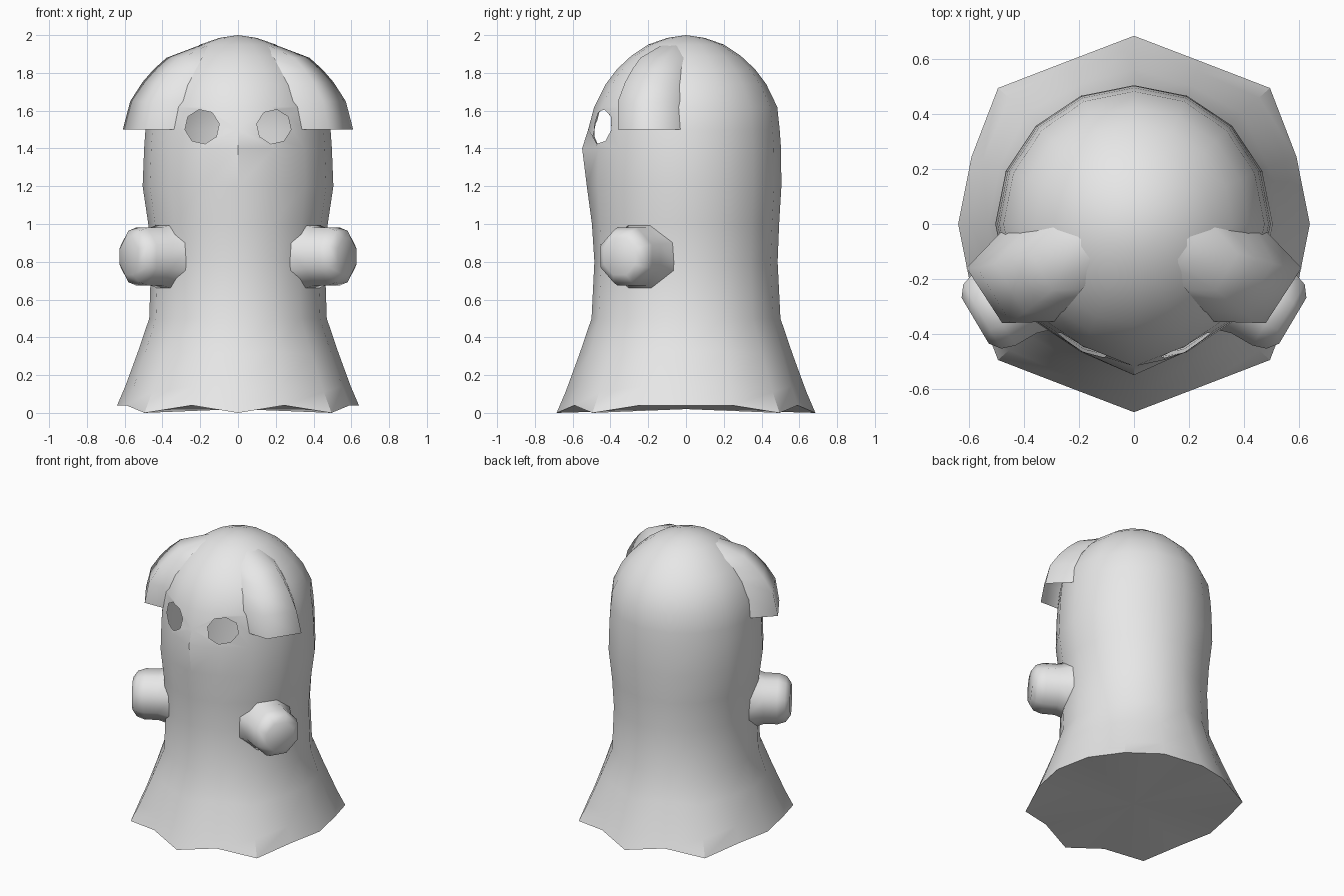
import bpy, bmesh, math
from mathutils import Vector

if "Cube" in bpy.data.objects:
    bpy.data.objects.remove(bpy.data.objects["Cube"])

SEG = 16
grey = bpy.data.materials.new("cloth_grey")
grey.diffuse_color = (0.8, 0.8, 0.8, 1)
grey.use_nodes = True
grey.node_tree.nodes["Principled BSDF"].inputs["Base Color"].default_value = grey.diffuse_color


def make(name, verts, faces):
    me = bpy.data.meshes.new(name)
    me.from_pydata(verts, [], faces)
    bm = bmesh.new()
    bm.from_mesh(me)
    bmesh.ops.recalc_face_normals(bm, faces=bm.faces)
    bm.to_mesh(me)
    bm.free()
    me.materials.append(grey)
    ob = bpy.data.objects.new(name, me)
    bpy.context.collection.objects.link(ob)
    return ob


def activate(ob):
    bpy.ops.object.select_all(action='DESELECT')
    ob.select_set(True)
    bpy.context.view_layer.objects.active = ob


def smooth(ob, angle):
    activate(ob)
    bpy.ops.object.shade_smooth_by_angle(angle=math.radians(angle))


def bridge(a, b, n):
    return [(a + i, a + (i + 1) % n, b + (i + 1) % n, b + i) for i in range(n)]


def hem_point(i):
    # eight-cornered skirt edge, dipping at front, back and diagonals
    r = (0.64, 0.64, 0.70, 0.64)[i % 4]
    z = 0.0 if i % 4 == 2 else 0.04
    if i in (4, 12):
        r, z = 0.685, 0.0
    a = 2 * math.pi * i / SEG
    return Vector((r * math.cos(a), r * math.sin(a), z))


# Sheet body: z, side radius, front/back radius, extra bulge on the front centre line
rows = [(0.5, .47, .50, 0), (0.8, .46, .485, 0), (1.0, .475, .493, .005),
        (1.2, .505, .505, .02), (1.4, .497, .503, .047), (1.5, .49, .496, .022),
        (1.62, .475, .483, .003), (1.74, .42, .425, 0), (1.82, .36, .365, 0),
        (1.89, .285, .29, 0), (1.95, .20, .20, 0), (1.985, .10, .10, 0)]
verts = [hem_point(i) for i in range(SEG)]
waist = [Vector((.47 * math.cos(2 * math.pi * i / SEG),
                 .50 * math.sin(2 * math.pi * i / SEG), 0.5)) for i in range(SEG)]
for t in (0.22, 0.62):
    for h, w in zip(verts[:SEG], waist):
        p = h.lerp(w, t)
        verts.append(Vector((p.x * 0.99, p.y * 0.99, p.z)))
for z, rx, ry, bulge in rows:
    for i in range(SEG):
        a = 2 * math.pi * i / SEG
        extra = bulge if i == 12 else 0
        verts.append(Vector((rx * math.cos(a), ry * math.sin(a) - extra, z)))
verts.append(Vector((0, 0, 2)))
faces = []
levels = len(rows) + 3
for k in range(levels - 1):
    faces += bridge(k * SEG, (k + 1) * SEG, SEG)
last = (levels - 1) * SEG
faces += [(last + i, last + (i + 1) % SEG, last + SEG) for i in range(SEG)]
# underside closing the hem
verts.append(Vector((0, 0, 0.02)))
faces += [((i + 1) % SEG, i, len(verts) - 1) for i in range(SEG)]
body = make("sheet_body", verts, faces)

# Eye holes into the hollow sheet
EYE_X, EYE_Z, EYE_R = 0.19, 1.515, 0.092
for s in (-1, 1):
    bpy.ops.mesh.primitive_cylinder_add(
        vertices=8, radius=EYE_R, depth=0.5, location=(s * EYE_X, -0.5, EYE_Z),
        rotation=(math.pi / 2, math.radians(10 * s), 0))
    cutter = bpy.context.object
    cutter.name = "eye_cutter"
    cut = body.modifiers.new("eye", 'BOOLEAN')
    cut.operation = 'DIFFERENCE'
    cut.solver = 'EXACT'
    cut.object = cutter
    activate(body)
    bpy.ops.object.modifier_apply(modifier=cut.name)
    bpy.data.objects.remove(cutter, do_unlink=True)

# Remove the tunnel walls so that only the thin sheet remains
bm = bmesh.new()
bm.from_mesh(body.data)
tunnel = [f for f in bm.faces if all(
    v.co.y < -0.1 and math.hypot(abs(v.co.x) - EYE_X, v.co.z - EYE_Z) < EYE_R + 0.003
    for v in f.verts)]
bmesh.ops.delete(bm, geom=tunnel, context='FACES')
bm.to_mesh(body.data)
bm.free()
smooth(body, 35)

# Side locks of hair: section at the lower edge, shrunk towards the crown
section = [(.475, -.02), (.61, -.16), (.48, -.36), (.305, -.355)]
shrink = [(1.50, 1.0), (1.65, .935), (1.75, .83), (1.82, .73), (1.88, .62),
          (1.94, .36), (1.975, .14)]
for s, side in ((-1, "left"), (1, "right")):
    hv, hf = [], []
    for z, k in shrink:
        hv += [(s * x * k, y * min(1, k * 1.08), z) for x, y in section]
    for r in range(len(shrink) - 1):
        for c in range(3):
            a = r * 4 + c
            q = (a, a + 1, a + 5, a + 4)
            hf.append(q if s > 0 else q[::-1])
    smooth(make("hair_" + side, hv, hf), 75)

# Stubby arms: eight-sided, flared into the body and rounded at the tip
tip = Vector((0.578, -0.352, 0.828))
axis = Vector((0.86, -0.51, 0))
across = Vector((0.51, 0.86, 0))
profile = [(-.30, .20), (-.17, .158), (-.08, .157), (-.03, .14), (0.0, .10)]
for s, side in ((-1, "left"), (1, "right")):
    av, af = [], []
    for d, r in profile:
        for i in range(8):
            a = math.pi / 4 * (i + 0.5)
            k = r * 1.05
            p = tip + axis * d + across * (k * math.cos(a)) + Vector((0, 0, k * math.sin(a)))
            av.append((s * p.x, p.y, p.z))
    for k in range(len(profile) - 1):
        af += bridge(k * 8, k * 8 + 8, 8)
    af.append(tuple(range(len(av) - 8, len(av))))
    smooth(make("arm_" + side, av, af), 60)
